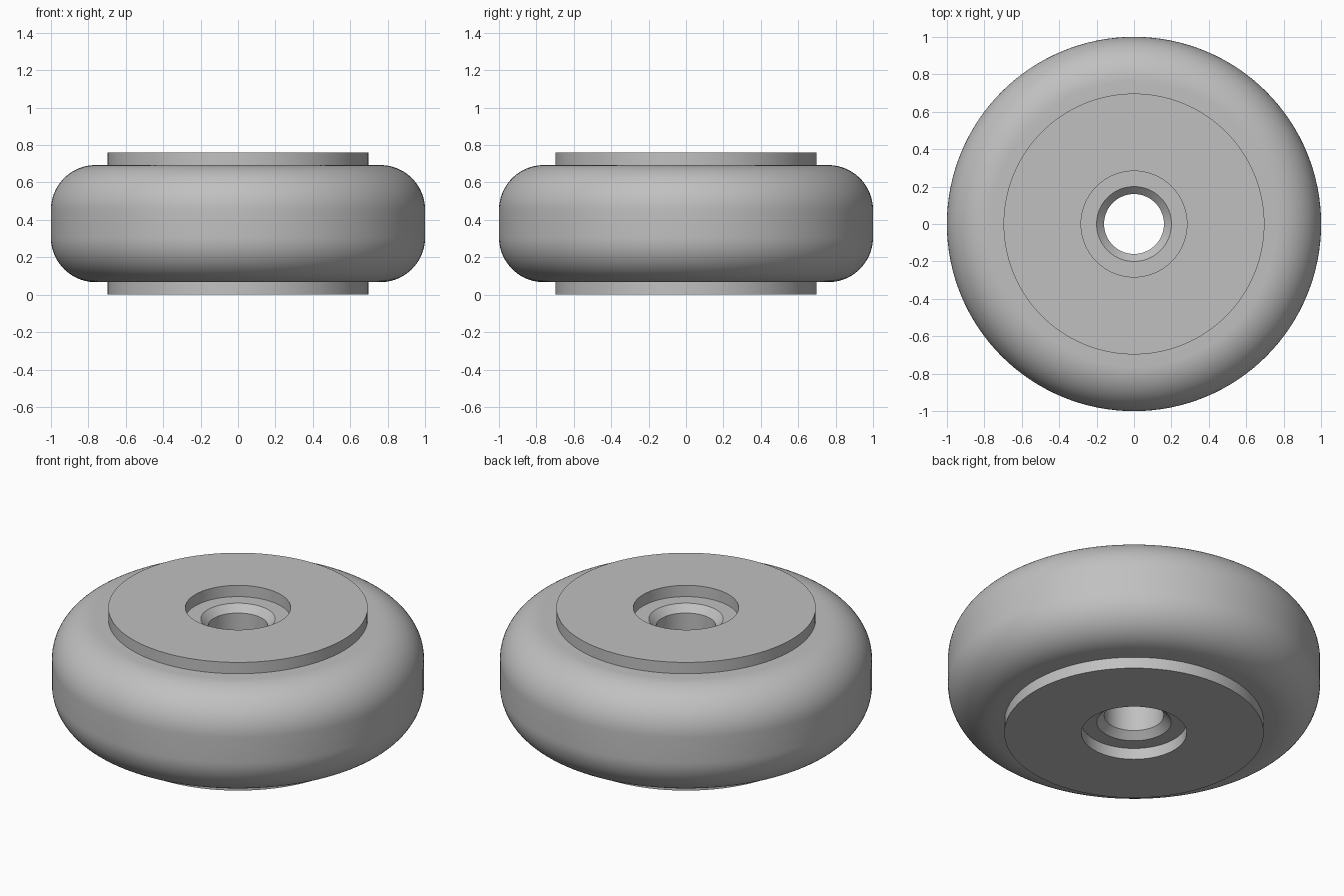
import bpy, bmesh, math
from mathutils import Matrix

cube = bpy.data.objects.get("Cube")
if cube:
    bpy.data.objects.remove(cube, do_unlink=True)

SEGMENTS = 128
HEIGHT = 0.76
MID = HEIGHT / 2

grey = bpy.data.materials.new("plain grey")
GREY = (0.53, 0.53, 0.53, 1)
grey.use_nodes = True
grey.diffuse_color = GREY
grey.node_tree.nodes["Principled BSDF"].inputs["Base Color"].default_value = GREY


def lathe(name, upper):
    """Mirror an upper half profile (radius, z), close it and spin it round z."""
    profile = upper + [(r, HEIGHT - z) for r, z in reversed(upper)]
    bm = bmesh.new()
    verts = [bm.verts.new((r, 0, z)) for r, z in profile]
    edges = [bm.edges.new((verts[i - 1], verts[i])) for i in range(len(verts))]
    bmesh.ops.spin(bm, geom=verts + edges, axis=(0, 0, 1), cent=(0, 0, 0),
                   angle=math.tau, steps=SEGMENTS, use_merge=True)
    bmesh.ops.remove_doubles(bm, verts=bm.verts, dist=0.0001)
    bmesh.ops.recalc_face_normals(bm, faces=bm.faces)
    mesh = bpy.data.meshes.new(name)
    bm.to_mesh(mesh)
    bm.free()
    mesh.materials.append(grey)
    obj = bpy.data.objects.new(name, mesh)
    bpy.context.collection.objects.link(obj)
    bpy.ops.object.select_all(action="DESELECT")
    obj.select_set(True)
    bpy.context.view_layer.objects.active = obj
    bpy.ops.object.shade_smooth_by_angle(angle=math.radians(30))
    return obj


# Hub: raised discs, counterbores and a chamfered through hole
BORE, CHAMFER, RECESS_Z = 0.16, 0.04, 0.693
lathe("hub", [(BORE, RECESS_Z - CHAMFER), (BORE + CHAMFER, RECESS_Z),
              (0.283, RECESS_Z), (0.283, HEIGHT), (0.697, HEIGHT)])

# Tread: wide ring with large rounded shoulders
ROUND, TOP = 0.24, 0.693
shoulder = [(1 - ROUND + ROUND * math.sin(a), TOP - ROUND + ROUND * math.cos(a))
            for a in (math.pi / 2 * i / 20 for i in range(21))]
lathe("tread", [(0.6, TOP)] + shoulder)
